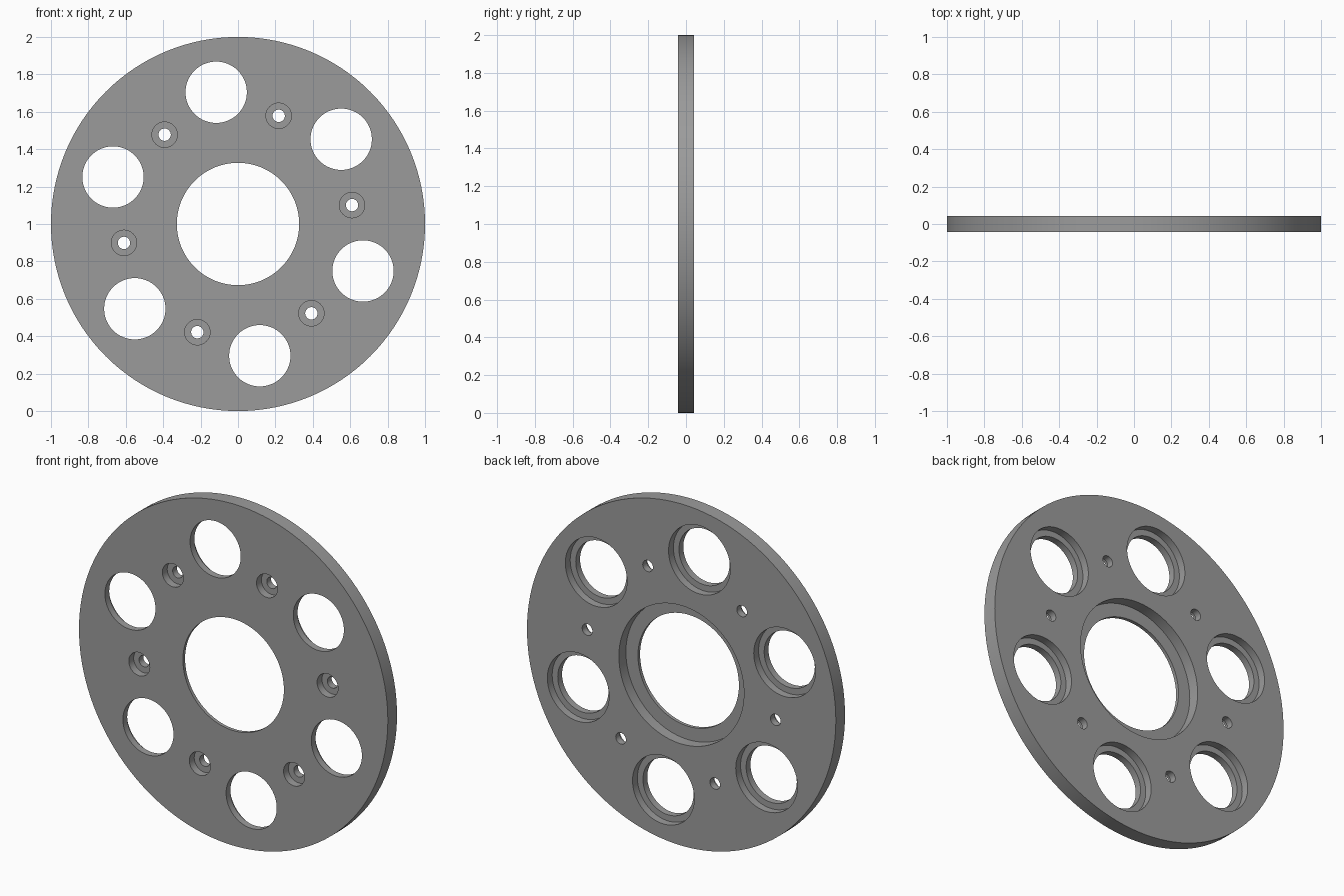
import bpy, bmesh, math

if "Cube" in bpy.data.objects:
    bpy.data.objects.remove(bpy.data.objects["Cube"])

HALF = 0.0425          # half of the plate thickness
CENTRE_Z = 1.0


def add_turned(bm, profile, cx=0.0, cz=0.0, segments=64):
    """Closed solid turned about a front-to-back axis; profile is (radius, y)."""
    rings = []
    for r, y in profile:
        rings.append([bm.verts.new((cx + r * math.cos(2 * math.pi * i / segments), y,
                                    cz + r * math.sin(2 * math.pi * i / segments)))
                      for i in range(segments)])
    for a, b in zip(rings, rings[1:]):
        for i in range(segments):
            j = (i + 1) % segments
            bm.faces.new((a[i], a[j], b[j], b[i]))
    bm.faces.new(rings[0])
    bm.faces.new(rings[-1])


def make_object(name, bm):
    bmesh.ops.recalc_face_normals(bm, faces=bm.faces[:])
    mesh = bpy.data.meshes.new(name)
    bm.to_mesh(mesh)
    bm.free()
    obj = bpy.data.objects.new(name, mesh)
    obj.location.z = CENTRE_Z
    bpy.context.collection.objects.link(obj)
    return obj


def stepped(front_r, back_r, step_y):
    """Profile of a hole that changes radius at step_y."""
    return [(front_r, -0.1), (front_r, step_y), (back_r, step_y), (back_r, 0.1)]


# Round plate
bm = bmesh.new()
add_turned(bm, [(1.0, -HALF), (1.0, HALF)], segments=128)
plate = make_object("flange_plate", bm)
grey = bpy.data.materials.new("metal grey")
grey.diffuse_color = (0.33, 0.33, 0.33, 1.0)
grey.use_nodes = True
grey.node_tree.nodes["Principled BSDF"].inputs["Base Color"].default_value = grey.diffuse_color
plate.data.materials.append(grey)

# Cutter: centre bore with a back recess, then six large and six screw holes
bm = bmesh.new()
add_turned(bm, stepped(0.327, 0.405, HALF - 0.065), segments=96)
for k in range(6):
    a = math.radians(39.4 + 60 * k)
    add_turned(bm, stepped(0.164, 0.20, HALF - 0.045),
               0.714 * math.cos(a), 0.714 * math.sin(a), 64)
    a = math.radians(9.4 + 60 * k)
    add_turned(bm, stepped(0.068, 0.033, -HALF + 0.045),
               0.618 * math.cos(a), 0.618 * math.sin(a), 40)
cutter = make_object("hole_cutter", bm)
cutter.hide_render = True

# Cut the holes and keep only the plate
cut = plate.modifiers.new("holes", 'BOOLEAN')
cut.operation = 'DIFFERENCE'
cut.solver = 'EXACT'
cut.object = cutter
bpy.context.view_layer.objects.active = plate
plate.select_set(True)
bpy.ops.object.modifier_apply(modifier=cut.name)
bpy.data.objects.remove(cutter)

# Smooth round walls, sharp rims
bpy.ops.object.shade_smooth_by_angle(angle=math.radians(30))
